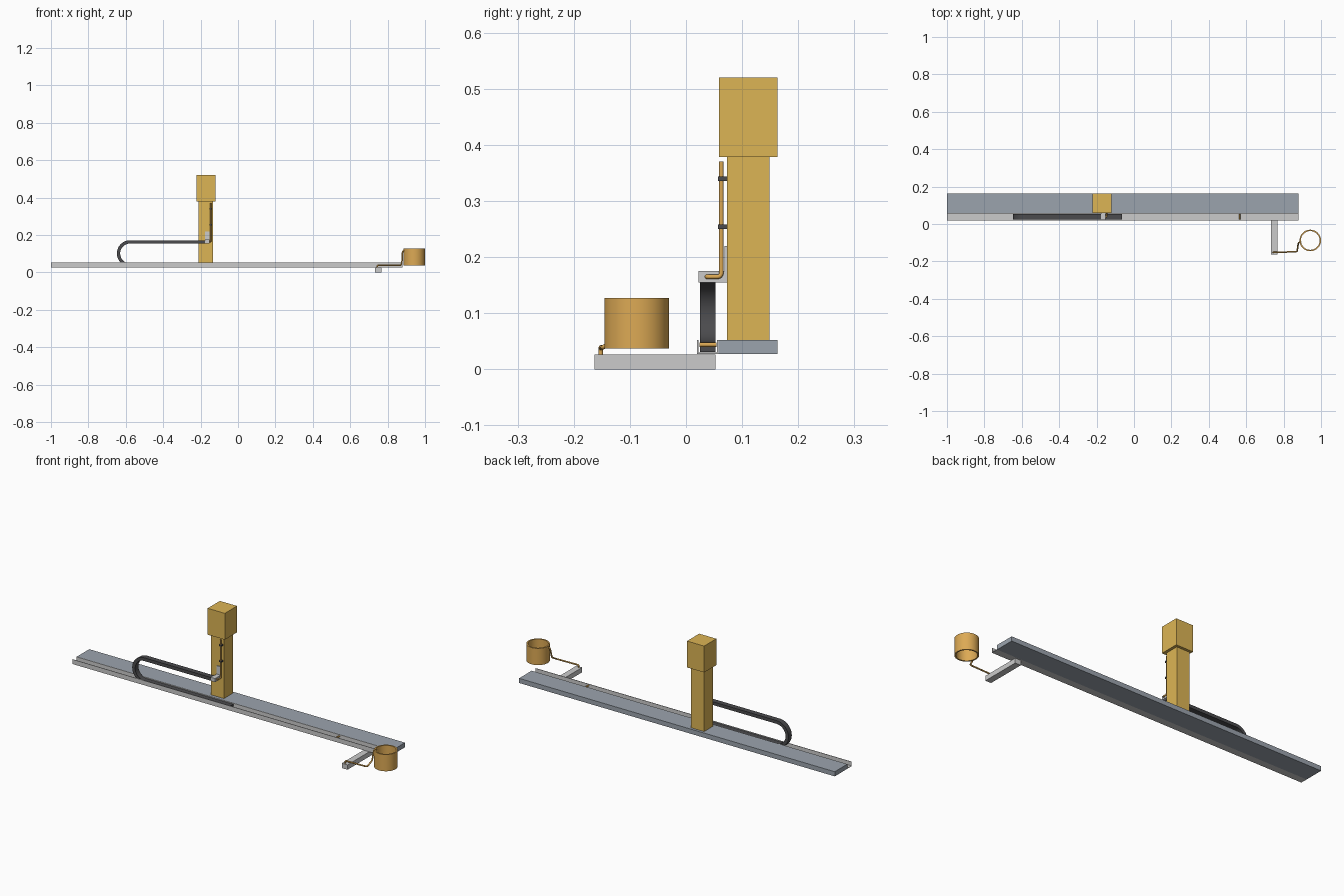
import bpy, bmesh, math
from mathutils import Vector

if "Cube" in bpy.data.objects:
    bpy.data.objects.remove(bpy.data.objects["Cube"])


def material(name, rgb):
    m = bpy.data.materials.new(name)
    m.diffuse_color = (*rgb, 1)
    m.use_nodes = True
    m.node_tree.nodes["Principled BSDF"].inputs["Base Color"].default_value = m.diffuse_color
    return m


YELLOW = material("yellow_paint", (0.72, 0.46, 0.09))
BRASS = material("brass", (0.72, 0.40, 0.09))
STEEL = material("rail_steel", (0.33, 0.37, 0.42))
DARK = material("dark_plastic", (0.07, 0.07, 0.075))


def finish(name, bm, mat=None, smooth=False):
    bmesh.ops.recalc_face_normals(bm, faces=bm.faces)
    me = bpy.data.meshes.new(name)
    bm.to_mesh(me)
    bm.free()
    ob = bpy.data.objects.new(name, me)
    bpy.context.collection.objects.link(ob)
    if mat:
        me.materials.append(mat)
    if smooth:
        bpy.ops.object.select_all(action='DESELECT')
        ob.select_set(True)
        bpy.context.view_layer.objects.active = ob
        bpy.ops.object.shade_smooth_by_angle(angle=math.radians(35))
    return ob


def box(name, x, y, z, mat=None):
    bm = bmesh.new()
    bmesh.ops.create_cube(bm, size=1)
    for v in bm.verts:
        v.co = [(r[0] + r[1]) / 2 + c * (r[1] - r[0]) for r, c in zip((x, y, z), v.co)]
    return finish(name, bm, mat)


def extrude(name, pts, direction, mat=None, smooth=False):
    bm = bmesh.new()
    face = bm.faces.new([bm.verts.new(p) for p in pts])
    new = bmesh.ops.extrude_face_region(bm, geom=[face])["geom"]
    verts = [g for g in new if isinstance(g, bmesh.types.BMVert)]
    bmesh.ops.translate(bm, verts=verts, vec=direction)
    return finish(name, bm, mat, smooth)


def pipe(name, pts, r, bend=0.008, mat=BRASS):
    # round each inner corner with a short arc, then sweep a round section
    pts = [Vector(p) for p in pts]
    path = [pts[0]]
    for a, b, c in zip(pts, pts[1:], pts[2:]):
        p, q = b + (a - b).normalized() * bend, b + (c - b).normalized() * bend
        path += [(1 - t) ** 2 * p + 2 * t * (1 - t) * b + t * t * q for t in (i / 6 for i in range(7))]
    path.append(pts[-1])
    cu = bpy.data.curves.new(name, 'CURVE')
    cu.dimensions, cu.bevel_depth, cu.bevel_resolution, cu.use_fill_caps = '3D', r, 4, True
    sp = cu.splines.new('POLY')
    sp.points.add(len(path) - 1)
    for s, p in zip(sp.points, path):
        s.co = (*p, 1)
    ob = bpy.data.objects.new(name, cu)
    bpy.context.collection.objects.link(ob)
    cu.materials.append(mat)
    return ob


# floor rail with the moving column on it
box("rail", (-1, 0.88), (0.058, 0.163), (0.027, 0.052), STEEL)
box("column", (-0.212, -0.135), (0.073, 0.149), (0.052, 0.378), YELLOW)
box("column_head", (-0.222, -0.12), (0.059, 0.163), (0.378, 0.52), YELLOW)

# open cable tray along the front of the rail
tray = [(0.02, 0.027), (0.058, 0.027), (0.058, 0.052), (0.0555, 0.052),
        (0.0555, 0.03), (0.0225, 0.03), (0.0225, 0.052), (0.02, 0.052)]
extrude("cable_tray", [(-1, y, z) for y, z in tray], (1.88, 0, 0))

# cable chain: lower run, half-round bend, upper run
zc, cx, ro, ri = 0.1015, -0.577, 0.0705, 0.053
arc = [math.pi / 2 + math.pi * i / 24 for i in range(25)]
ring = lambda r: [(cx + r * math.cos(a), 0.025, zc + r * math.sin(a)) for a in arc]
chain = ([(-0.165, 0.025, zc + ro)] + ring(ro) + [(-0.065, 0.025, zc - ro), (-0.065, 0.025, zc - ri)]
         + ring(ri)[::-1] + [(-0.165, 0.025, zc + ri)])
extrude("cable_chain", chain, (0, 0.028, 0), DARK, True)

# bracket tying the chain to the column
box("bracket_shelf", (-0.176, -0.152), (0.022, 0.073), (0.155, 0.175))
box("bracket_plate", (-0.176, -0.152), (0.069, 0.075), (0.155, 0.22))

# riser pipe on the column with two clamps
pipe("riser_pipe", [(-0.165, 0.037, 0.165), (-0.146, 0.037, 0.165), (-0.146, 0.063, 0.165),
                    (-0.146, 0.063, 0.37)], 0.004)
for i, z in enumerate((0.254, 0.34)):
    box(f"pipe_clamp_{i}", (-0.153, -0.139), (0.057, 0.073), (z - 0.004, z + 0.004), DARK)

# pipe leaving the tray towards the side arm
pipe("tray_pipe", [(0.565, 0.024, 0.044), (0.565, 0.054, 0.044)], 0.004)

# side arm and feed pipe to the drum
box("side_arm", (0.732, 0.766), (-0.163, 0.053), (0.0, 0.026))
pipe("feed_pipe", [(0.745, -0.152, 0.024), (0.745, -0.152, 0.039), (0.872, -0.148, 0.039),
                   (0.877, -0.112, 0.06), (0.88, -0.1, 0.115), (0.893, -0.095, 0.12)], 0.004)

# open drum
bm = bmesh.new()
N, rings = 48, []
for r, z in ((0.0575, 0.037), (0.0575, 0.127), (0.05, 0.127), (0.05, 0.037)):
    rings.append([bm.verts.new((0.9425 + r * math.cos(2 * math.pi * i / N),
                                -0.088 + r * math.sin(2 * math.pi * i / N), z)) for i in range(N)])
for k in range(4):
    a, b = rings[k], rings[(k + 1) % 4]
    for i in range(N):
        bm.faces.new((a[i], a[(i + 1) % N], b[(i + 1) % N], b[i]))
finish("drum", bm, BRASS, True)
